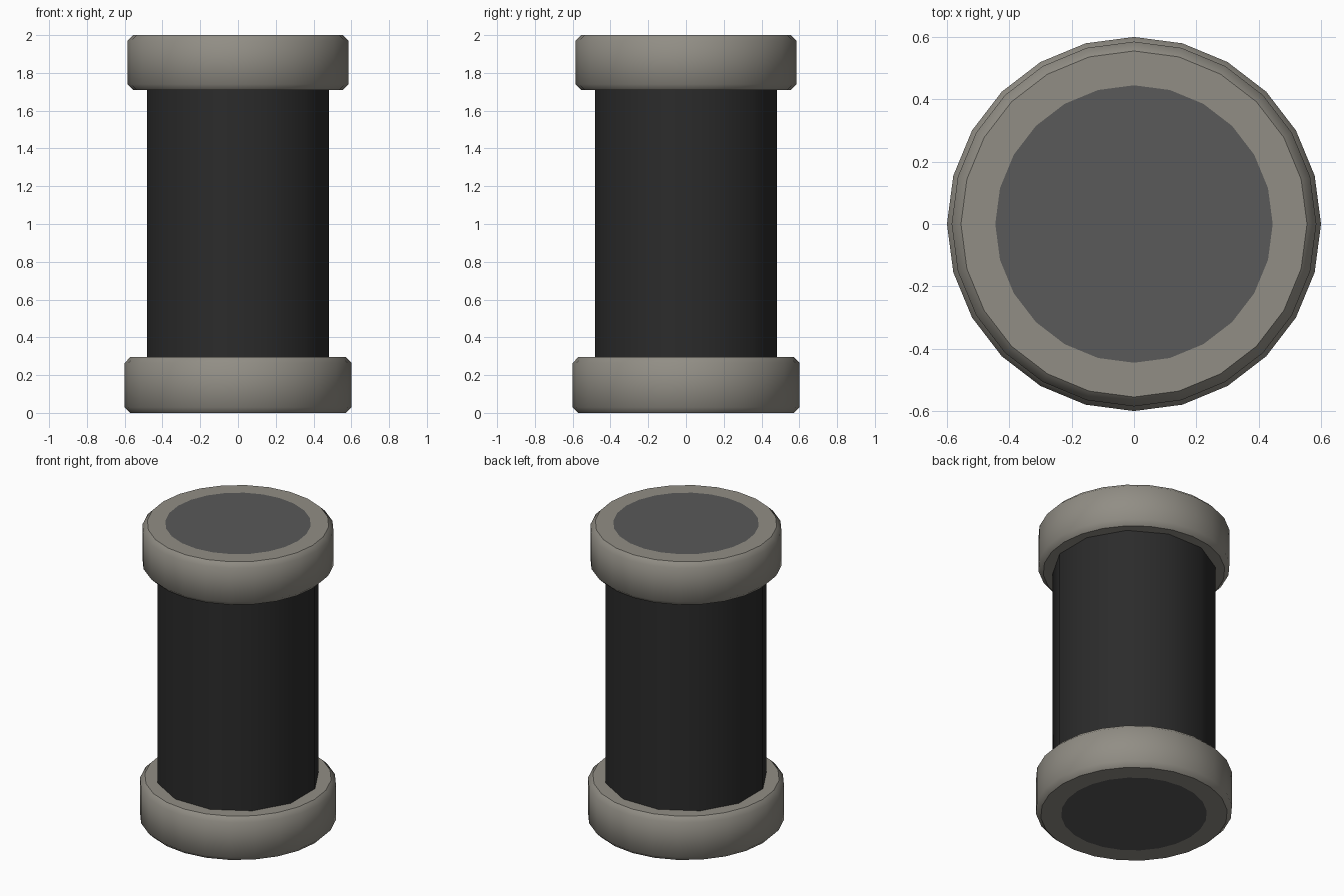
import bpy, bmesh, math

if "Cube" in bpy.data.objects:
    bpy.data.objects.remove(bpy.data.objects["Cube"])


def material(name, rgb):
    m = bpy.data.materials.new(name)
    m.diffuse_color = (*rgb, 1.0)
    m.use_nodes = True
    m.node_tree.nodes["Principled BSDF"].inputs["Base Color"].default_value = m.diffuse_color
    return m


RIM = material("warm grey", (0.285, 0.27, 0.235))
BODY = material("near black", (0.024, 0.024, 0.024))
DISC = material("dark grey", (0.10, 0.10, 0.10))


def lathe(name, profile, sides, mats, offset=0.0, disc_end=None):
    """Revolve (radius, z) points; cap both ends. disc_end: 0 first cap, 1 last cap gets material 1."""
    bm = bmesh.new()
    rings = []
    for r, z in profile:
        rings.append([bm.verts.new((r * math.cos(offset + 2 * math.pi * i / sides),
                                    r * math.sin(offset + 2 * math.pi * i / sides), z))
                      for i in range(sides)])
    for a, b in zip(rings, rings[1:]):
        for i in range(sides):
            j = (i + 1) % sides
            bm.faces.new((a[i], a[j], b[j], b[i]))
    caps = [bm.faces.new(rings[0][::-1]), bm.faces.new(rings[-1])]
    if disc_end is not None:
        caps[disc_end].material_index = 1
    bm.normal_update()
    for f in bm.faces:
        f.smooth = abs(f.normal.z) < 0.9      # level faces stay flat
    for e in bm.edges:                        # crisp rim where level faces begin
        if len({f.smooth for f in e.link_faces}) > 1:
            e.smooth = False
    mesh = bpy.data.meshes.new(name)
    bm.to_mesh(mesh)
    bm.free()
    for m in mats:
        mesh.materials.append(m)
    ob = bpy.data.objects.new(name, mesh)
    bpy.context.collection.objects.link(ob)
    return ob


C = 0.03      # chamfer size
D = 0.445     # end disc radius

# Dark barrel between the two end rims
lathe("barrel", [(0.5, 0.28), (0.5, 1.72)], 12, [BODY], math.radians(15))

# Bottom rim with dark disc underneath
lathe("bottom_rim", [(D, 0), (0.6 - C, 0), (0.6, C), (0.6, 0.295 - C),
                     (0.6 - C, 0.295), (0.4, 0.295)], 24, [RIM, DISC], disc_end=0)

# Slightly narrower top rim with dark disc on top
R = 0.585
lathe("top_rim", [(0.4, 1.71), (R - C, 1.71), (R, 1.71 + C), (R, 2 - C),
                  (R - C, 2), (D, 2)], 24, [RIM, DISC], disc_end=1)
